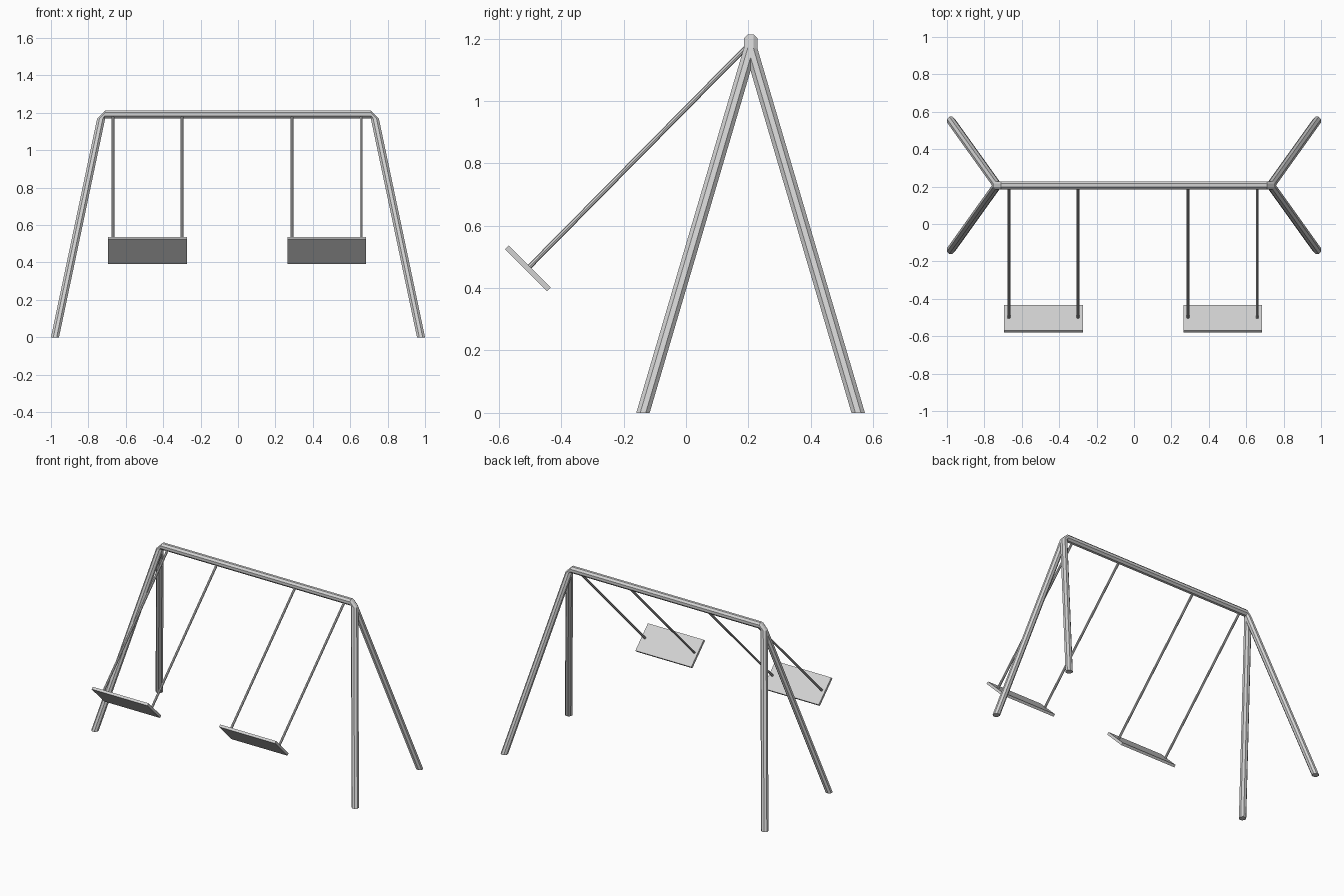
import bpy, bmesh, math
from mathutils import Vector, Matrix

if "Cube" in bpy.data.objects:
    bpy.data.objects.remove(bpy.data.objects["Cube"])

steel = bpy.data.materials.new("light_grey")
steel.diffuse_color = (0.65, 0.65, 0.65, 1)
steel.use_nodes = True
steel.node_tree.nodes["Principled BSDF"].inputs["Base Color"].default_value = steel.diffuse_color

BAR_Y, BAR_Z = 0.207, 1.192
R = 0.0215                       # half width of the tubes, flat to flat
SIDES = 8
OCT = []
for i in range(SIDES):
    a = math.tau * (i + 0.5) / SIDES
    k = R / math.cos(math.pi / SIDES)
    OCT.append((k * math.cos(a), k * math.sin(a)))


def finish(bm, name):
    bmesh.ops.recalc_face_normals(bm, faces=bm.faces)
    me = bpy.data.meshes.new(name)
    bm.to_mesh(me)
    bm.free()
    me.materials.append(steel)
    ob = bpy.data.objects.new(name, me)
    bpy.context.collection.objects.link(ob)
    return ob


def loft(name, rings):
    """Skin a row of matching rings and cap both ends."""
    bm = bmesh.new()
    vs = [[bm.verts.new(p) for p in ring] for ring in rings]
    for a, b in zip(vs, vs[1:]):
        for i in range(SIDES):
            j = (i + 1) % SIDES
            bm.faces.new((a[i], a[j], b[j], b[i]))
    bm.faces.new(vs[0])
    bm.faces.new(vs[-1])
    return finish(bm, name)


def level_ring(x, y, z, s):
    return [(s * (x + u), y + v, z) for u, v in OCT]


def bar_ring(s):
    return [(s * (0.712 - 0.1 * u), BAR_Y + v, BAR_Z + u) for u, v in OCT]


# Top bar with its bent corners
TOP_X, TOP_Z = 0.7315, 1.17
loft("top_bar", [level_ring(TOP_X, BAR_Y, TOP_Z, -1), bar_ring(-1),
                 bar_ring(1), level_ring(TOP_X, BAR_Y, TOP_Z, 1)])

# Four splayed legs, cut level at the ground
for s, side in ((-1, "left"), (1, "right")):
    for d, end in ((-1, "front"), (1, "back")):
        loft(f"{end}_{side}_leg",
             [level_ring(1 - R, BAR_Y + d * 0.345, 0, s),
              level_ring(TOP_X, BAR_Y, TOP_Z, s)])

# Swings, caught at the forward end of their arc
tilt = Matrix.Rotation(math.radians(-45), 4, 'X')
SEAT_Y, SEAT_Z = -0.507, 0.4635
HANG = Vector((0, BAR_Y - 0.012, BAR_Z - 0.018))
for cx, side in ((-0.484, "left"), (0.474, "right")):
    bm = bmesh.new()
    m = Matrix.Translation((cx, SEAT_Y, SEAT_Z)) @ tilt @ Matrix.Diagonal((0.42, 0.19, 0.017, 1))
    bmesh.ops.create_cube(bm, size=1, matrix=m)
    finish(bm, f"{side}_seat")

    # Hanging rods
    for dx, end in ((-0.185, "outer" if cx < 0 else "inner"),
                    (0.185, "inner" if cx < 0 else "outer")):
        low = Vector((cx + dx, SEAT_Y, SEAT_Z))
        high = HANG + Vector((cx + dx, 0, 0))
        axis = high - low
        bm = bmesh.new()
        m = Matrix.Translation((low + high) / 2) @ axis.to_track_quat('Z', 'Y').to_matrix().to_4x4()
        bmesh.ops.create_cone(bm, cap_ends=True, segments=8, radius1=0.0078,
                              radius2=0.0078, depth=axis.length, matrix=m)
        finish(bm, f"{side}_{end}_rod")
